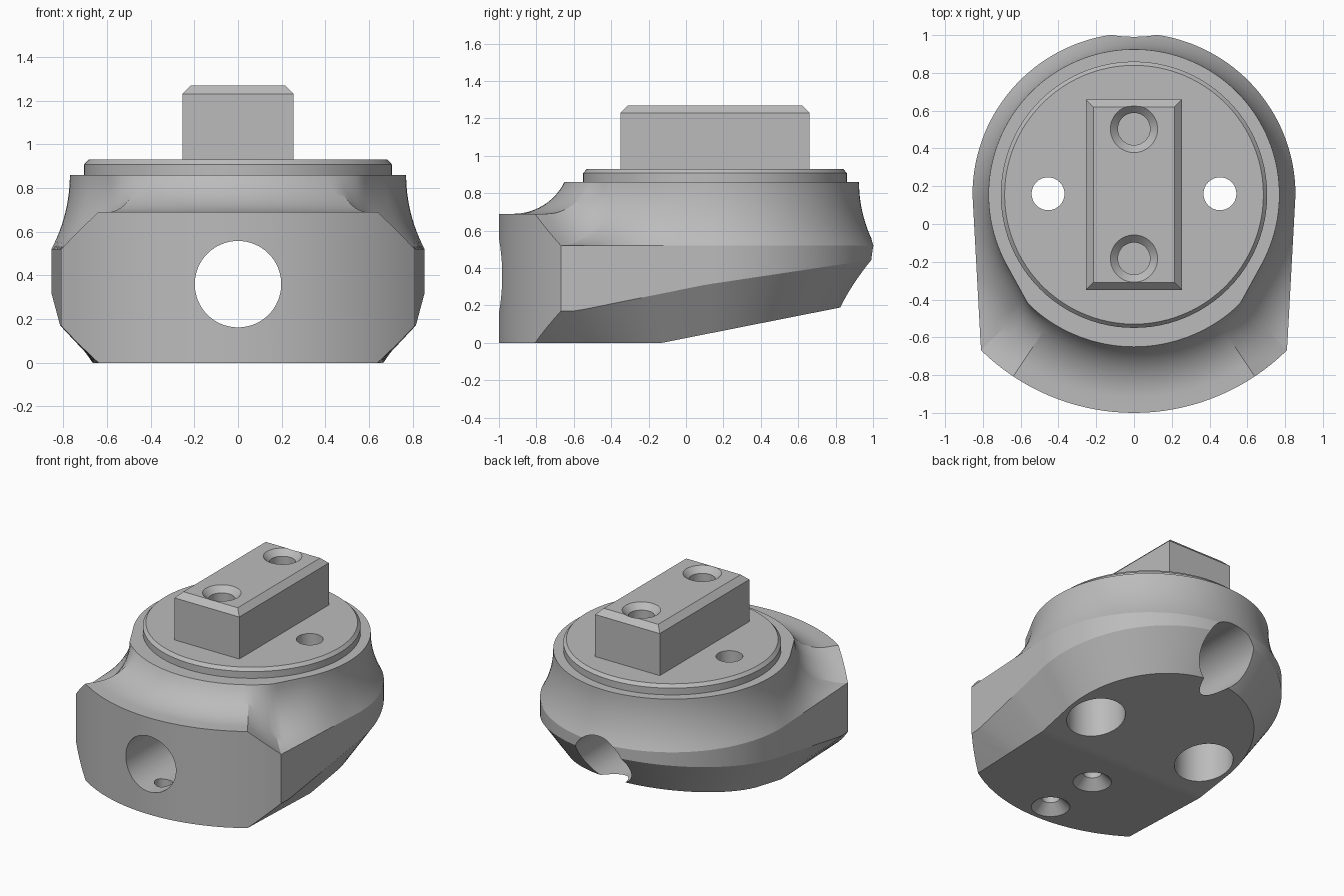
import bpy, bmesh
from math import sin, cos, tan, atan, pi, radians, sqrt

cube = bpy.data.objects.get("Cube")
if cube:
    bpy.data.objects.remove(cube, do_unlink=True)

grey = bpy.data.materials.new("machined_grey")
grey.use_nodes = True
COLOUR = (0.5, 0.5, 0.5, 1)
grey.diffuse_color = COLOUR
grey.node_tree.nodes["Principled BSDF"].inputs["Base Color"].default_value = COLOUR

CY = 0.155                      # y of the main vertical axis
A, B = radians(33.6), radians(44.5)   # where the front corners begin and end
CREASE = -0.13                  # where the underside starts to rise


def make(name, bm):
    bmesh.ops.remove_doubles(bm, verts=bm.verts, dist=0.0004)
    bmesh.ops.recalc_face_normals(bm, faces=bm.faces)
    mesh = bpy.data.meshes.new(name)
    bm.to_mesh(mesh)
    bm.free()
    mesh.materials.append(grey)
    obj = bpy.data.objects.new(name, mesh)
    bpy.context.collection.objects.link(obj)
    return obj


def lathe(name, profile, x=0, y=0, n=64):
    """Closed turned solid from (radius, z) points."""
    bm = bmesh.new()
    rings = [[bm.verts.new((x + r * cos(2 * pi * i / n), y + r * sin(2 * pi * i / n), z))
              for i in range(n)] for r, z in profile]
    for lo, hi in zip(rings, rings[1:]):
        for i in range(n):
            j = (i + 1) % n
            bm.faces.new((lo[i], lo[j], hi[j], hi[i]))
    bm.faces.new(rings[0])
    bm.faces.new(rings[-1])
    return make(name, bm)


def cut(obj, cutters):
    bpy.context.view_layer.objects.active = obj
    for c in cutters:
        m = obj.modifiers.new("hole", 'BOOLEAN')
        m.operation, m.solver, m.object = 'DIFFERENCE', 'EXACT', c
        bpy.ops.object.modifier_apply(modifier=m.name)


def lerp(a, b, t):
    return a + (b - a) * min(1, max(0, t))


# Radii and heights of the body by angle from the front
def outer(p):
    if p <= B:
        return 1.155
    return 0.855 / (sin(p) + 0.0545 * cos(p)) if p < pi / 2 else 0.855


def shoulder(p):
    near, far = radians(44.2), radians(61.2)
    return 0.805 if p < near else 0.77 / cos(max(0, far - p))


def base(p):
    if p <= A:
        return 1.155
    return 0.677 / (sin(p) + 0.04 * cos(p)) if p < pi / 2 else 0.677


def wall_low(p):
    if p < B:
        return lerp(0, 0.17, (p - A) / (B - A))
    y = CY - outer(p) * cos(p)
    return lerp(0.17, 0.31, (y + 0.59) / 0.69) if y < 0.1 else lerp(0.31, 0.445, (y - 0.1) / 0.9)


def section(p):
    """Points (radius, z) from shoulder to underside at one angle."""
    ro, rs = outer(p), shoulder(p)
    zt = lerp(0.69, 0.52, (p - A) / (B - A))
    w = lerp(1, 0, (p - A) / (B - A))
    end = ro - 0.22 * w * (ro - rs)
    t0 = radians(26) * w
    t1 = lerp(min(pi / 2, 2 * atan((end - rs) / (0.86 - zt))), pi / 2, w)
    pts = []
    for k in range(13):
        t = t0 + (t1 - t0) * k / 12
        f = (cos(t0) - cos(t)) / (cos(t0) - cos(t1))
        g = (sin(t) - sin(t0)) / (sin(t1) - sin(t0))
        pts.append((rs + (end - rs) * f, 0.86 - (0.86 - zt) * g))
    rb = base(p)
    y = CY - rb * cos(p)
    return pts + [(ro, zt), (ro, wall_low(p)), (rb, max(0, (y - CREASE) * 0.198))]


# Body: half turn of sections, mirrored
crease_angle = atan(0.665 / (CY - CREASE))
stops = [0, A, B, crease_angle, pi / 2, pi]
angles = [0]
for a, b in zip(stops, stops[1:]):
    n = max(4, round((b - a) / radians(2.5)))
    angles += [a + (b - a) * (i + 1) / n for i in range(n)]

bm = bmesh.new()
right, left = [], []
for p in angles:
    sec = section(p)
    axial = p in (0, pi)
    rows = []
    for s in (1, -1):
        rows.append([bm.verts.new((0 if axial else s * r * sin(p), CY - r * cos(p), z))
                     for r, z in sec])
    right.append(rows[0])
    left.append(rows[1])
for side in (right, left):
    for a, b in zip(side, side[1:]):
        for k in range(len(a) - 1):
            bm.faces.new((a[k], a[k + 1], b[k + 1], b[k]))
for k in (0, -1):               # top and underside, in strips across x
    for i in range(len(angles) - 1):
        bm.faces.new((right[i][k], right[i + 1][k], left[i + 1][k], left[i][k]))
bmesh.ops.remove_doubles(bm, verts=bm.verts, dist=0.0004)
bmesh.ops.dissolve_degenerate(bm, edges=bm.edges, dist=0.0004)
body = make("body", bm)

# Raised disc on the shoulder
disc = lathe("top_disc", [(0.705, 0.855), (0.705, 0.908), (0.685, 0.93)], 0, CY, 96)

# Chamfered key block
bm = bmesh.new()
loops = []
for inset, z in ((0, 0.925), (0, 1.23), (0.04, 1.27)):
    x, y0, y1 = 0.255 - inset, -0.35 + inset, 0.66 - inset
    loops.append([bm.verts.new(v) for v in ((-x, y0, z), (x, y0, z), (x, y1, z), (-x, y1, z))])
for lo, hi in zip(loops, loops[1:]):
    for i in range(4):
        j = (i + 1) % 4
        bm.faces.new((lo[i], lo[j], hi[j], hi[i]))
bm.faces.new(loops[0])
bm.faces.new(loops[-1])
block = make("key_block", bm)

# Hole cutters
bore = lathe("bore_cutter", [(0.198, -1.5), (0.198, 1.5)])
bore.rotation_euler = (pi / 2, 0, 0)
bore.location = (0, 0, 0.36)
pins = [lathe("pin_cutter", [(0.19, -0.2), (0.19, 0.5), (0.087, 0.5), (0.087, 1.1)], s * 0.455, 0.16)
        for s in (1, -1)]
set_screws = [lathe("set_screw_cutter", [(0.145, -0.02), (0.06, 0.065), (0.06, 0.3)], 0, y, 40)
              for y in (-0.42, -0.84)]
key_screws = [lathe("key_screw_cutter", [(0.085, 0.8), (0.085, 1.23), (0.145, 1.29)], 0, y, 48)
              for y in (-0.183, 0.503)]
bpy.context.view_layer.update()

cut(body, [bore] + pins + set_screws)
cut(disc, pins + key_screws)
cut(block, key_screws)
for c in [bore] + pins + set_screws + key_screws:
    bpy.data.objects.remove(c, do_unlink=True)

# Smooth curved walls, keep machined edges crisp
for obj in (body, disc, block):
    bpy.ops.object.select_all(action='DESELECT')
    obj.select_set(True)
    bpy.context.view_layer.objects.active = obj
    bpy.ops.object.shade_smooth_by_angle(angle=radians(22))
